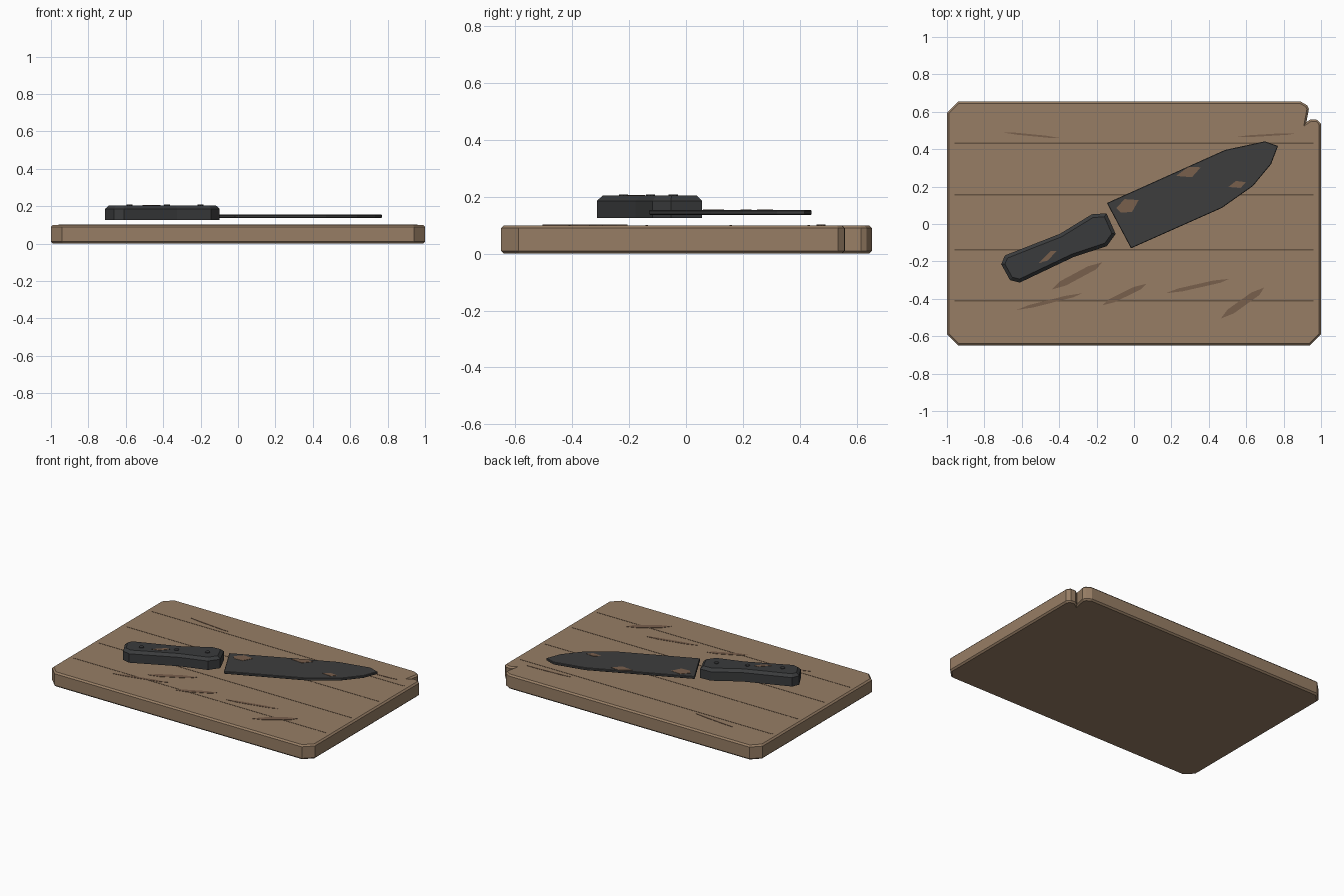
import bpy
import bmesh
from mathutils import Vector

cube = bpy.data.objects.get("Cube")
if cube:
    bpy.data.objects.remove(cube, do_unlink=True)


def material(name, rgb):
    mat = bpy.data.materials.new(name)
    mat.use_nodes = True
    mat.diffuse_color = (*rgb, 1)
    mat.node_tree.nodes["Principled BSDF"].inputs["Base Color"].default_value = (*rgb, 1)
    return mat


wood = material("board wood", (0.31, 0.208, 0.13))
groove = material("plank groove", (0.13, 0.085, 0.052))
scratch_brown = material("scratch brown", (0.19, 0.115, 0.073))
steel = material("dark steel", (0.048, 0.048, 0.048))
grip = material("black grip", (0.042, 0.044, 0.046))
rust = material("rust", (0.19, 0.115, 0.073))


def slab(name, outline, z0, z1, mat, top_bevel=0, bottom_bevel=0):
    """Extrude an outline from z0 to z1 and chamfer its rims."""
    bm = bmesh.new()
    face = bm.faces.new([bm.verts.new((x, y, z0)) for x, y in outline])
    grown = bmesh.ops.extrude_face_region(bm, geom=[face], use_keep_orig=True)
    verts = [g for g in grown["geom"] if isinstance(g, bmesh.types.BMVert)]
    bmesh.ops.translate(bm, vec=(0, 0, z1 - z0), verts=verts)
    bmesh.ops.recalc_face_normals(bm, faces=bm.faces)
    for z, width in ((z1, top_bevel), (z0, bottom_bevel)):
        if width:
            rim = [e for e in bm.edges if all(abs(v.co.z - z) < 1e-5 for v in e.verts)]
            bmesh.ops.bevel(bm, geom=rim, offset=width, segments=1,
                            affect='EDGES', clamp_overlap=True)
    bmesh.ops.recalc_face_normals(bm, faces=bm.faces)
    mesh = bpy.data.meshes.new(name)
    bm.to_mesh(mesh)
    bm.free()
    mesh.materials.append(mat)
    obj = bpy.data.objects.new(name, mesh)
    bpy.context.collection.objects.link(obj)
    return obj


# Board with cut corners and a chipped rear corner
board_top = 0.1
slab("cutting_board", [
    (-0.94, -0.65), (0.94, -0.65), (1, -0.59), (1, 0.535), (0.98, 0.557),
    (0.945, 0.56), (0.922, 0.545), (0.935, 0.615), (0.925, 0.635), (0.89, 0.655),
    (-0.94, 0.655), (-1, 0.595), (-1, -0.59)],
    0, board_top, wood, 0.012, 0.012)

# Plank grooves
for i, y in enumerate((-0.41, -0.138, 0.157, 0.432)):
    slab(f"plank_groove_{i + 1}",
         [(-0.96, y - 0.004), (0.96, y - 0.004), (0.96, y + 0.004), (-0.96, y + 0.004)],
         board_top - 0.002, board_top + 0.001, groove)

# Knife scratches: slim slanted slivers
scratches = [
    ((-0.63, -0.46), (-0.275, -0.37), 0.018),
    ((-0.44, -0.35), (-0.17, -0.205), 0.035),
    ((-0.17, -0.435), (0.065, -0.32), 0.028),
    ((0.17, -0.37), (0.51, -0.293), 0.02),
    ((0.465, -0.505), (0.695, -0.34), 0.036),
    ((-0.705, 0.49), (-0.395, 0.46), 0.01),
    ((0.545, 0.465), (0.87, 0.485), 0.01)]
for i, (a, b, width) in enumerate(scratches):
    a, b = Vector(a), Vector(b)
    along = b - a
    side = Vector((-along.y, along.x)).normalized() * width / 2
    points = [a, a + along * 0.25 - side, a + along * 0.85 - side,
              b, a + along * 0.75 + side, a + along * 0.2 + side]
    slab(f"scratch_{i + 1}", points, board_top - 0.002, board_top + 0.002, scratch_brown)

# Blade
blade_top = 0.154
slab("blade", [
    (-0.145, 0.112), (-0.016, -0.13), (0.47, 0.086), (0.636, 0.203),
    (0.733, 0.32), (0.77, 0.417), (0.7, 0.442), (0.487, 0.396)],
    0.137, blade_top, steel, 0.003, 0.003)

# Handle
handle_top = 0.204
slab("handle", [
    (-0.71, -0.215), (-0.663, -0.3), (-0.61, -0.313), (-0.326, -0.178),
    (-0.145, -0.118), (-0.098, -0.053), (-0.147, 0.057), (-0.225, 0.052),
    (-0.395, -0.052), (-0.69, -0.168)],
    0.125, handle_top, grip, 0.018)

# Rivets
for i, (x, y) in enumerate(((-0.58, -0.22), (-0.38, -0.125), (-0.2, -0.045))):
    bpy.ops.mesh.primitive_cylinder_add(vertices=8, radius=0.016, depth=0.008,
                                        location=(x, y, handle_top))
    rivet = bpy.context.object
    rivet.name = f"rivet_{i + 1}"
    rivet.data.materials.append(grip)

# Rust patches
patches = [
    ("blade_rust_heel", blade_top, [(-0.095, 0.085), (-0.07, 0.06), (-0.01, 0.065),
                                    (0.025, 0.128), (-0.05, 0.133)]),
    ("blade_rust_middle", blade_top, [(0.225, 0.257), (0.31, 0.25), (0.357, 0.303), (0.29, 0.306)]),
    ("blade_rust_tip", blade_top, [(0.505, 0.198), (0.57, 0.192), (0.598, 0.224), (0.545, 0.23)]),
    ("handle_rust", handle_top, [(-0.51, -0.21), (-0.46, -0.195), (-0.415, -0.145), (-0.445, -0.145)])]
for name, z, outline in patches:
    slab(name, outline, z - 0.002, z + 0.002, rust)
